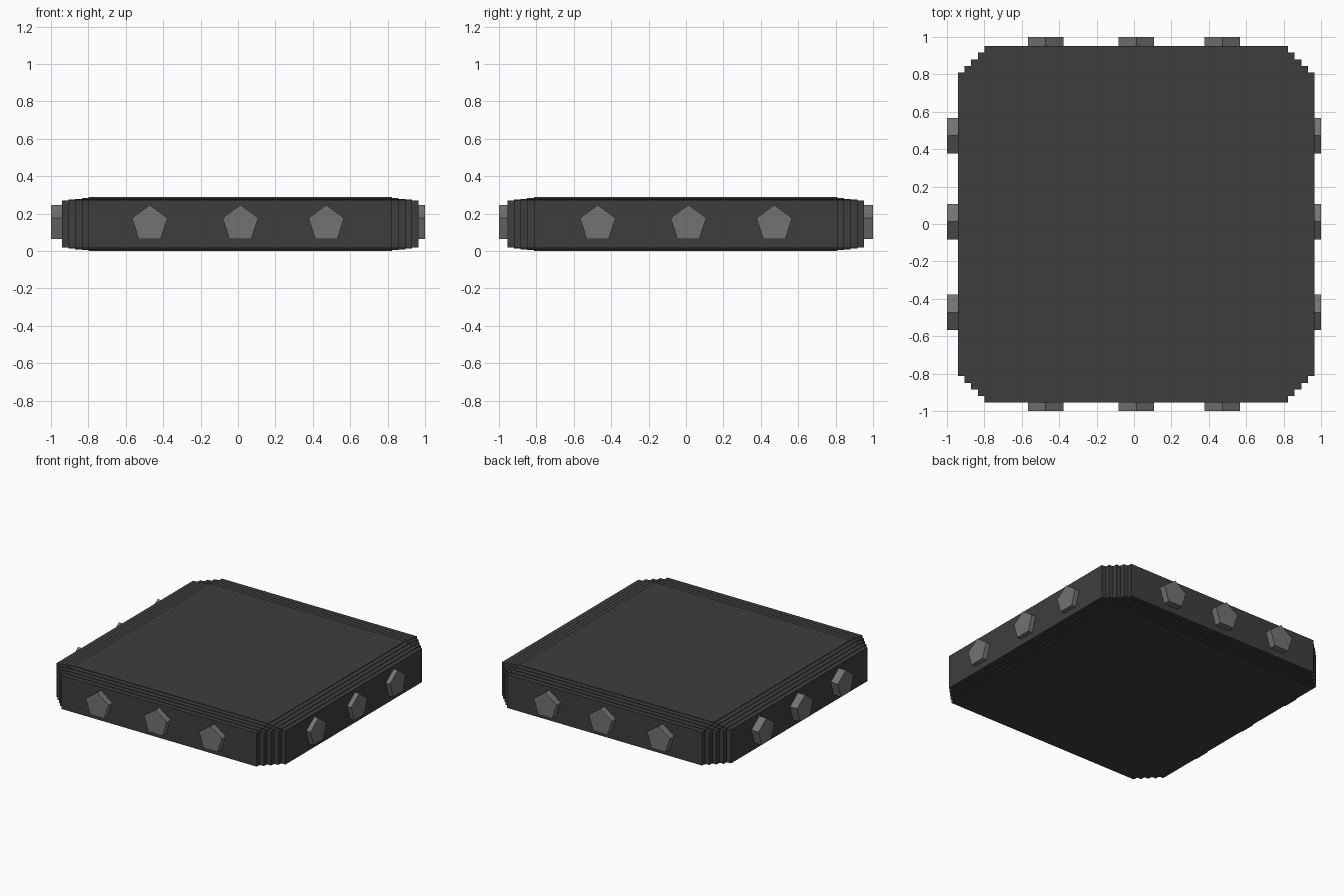
import bpy, bmesh, math
from mathutils import Matrix, Vector

if "Cube" in bpy.data.objects:
    bpy.data.objects.remove(bpy.data.objects["Cube"])

CX, CY, CZ = 0.012, -0.002, 0.144      # body centre
INNER, STEP, LEVELS = 0.812, 0.0353, 4  # stepped rim
Z_HALF, Z_STEP = 0.144, 0.0045
STUD_R, STUD_Z = 0.1, 0.146


def material(name, value):
    m = bpy.data.materials.new(name)
    m.diffuse_color = (value, value, value, 1)
    m.use_nodes = True
    m.node_tree.nodes["Principled BSDF"].inputs["Base Color"].default_value = m.diffuse_color
    return m


def add_prism(bm, outline, half, matrix):
    """Extrude a 2D outline from -half to +half along local z."""
    low = [bm.verts.new(matrix @ Vector((x, y, -half))) for x, y in outline]
    high = [bm.verts.new(matrix @ Vector((x, y, half))) for x, y in outline]
    bm.faces.new(low[::-1])
    bm.faces.new(high)
    n = len(outline)
    for i in range(n):
        j = (i + 1) % n
        bm.faces.new((low[i], low[j], high[j], high[i]))


def finish(bm, name, mat):
    bmesh.ops.recalc_face_normals(bm, faces=bm.faces)
    mesh = bpy.data.meshes.new(name)
    bm.to_mesh(mesh)
    bm.free()
    mesh.materials.append(mat)
    obj = bpy.data.objects.new(name, mesh)
    bpy.context.collection.objects.link(obj)
    return obj


def stepped_square(n):
    """Square outline whose corners are cut into n stair steps."""
    corner = []
    for a in range(n, -1, -1):
        x, y = INNER + a * STEP, INNER + (n - a) * STEP
        corner.append((x, y))
        if a:
            corner.append((x - STEP, y))
    points = []
    for _ in range(4):
        points += corner
        corner = [(-y, x) for x, y in corner]
    return points


dark = material("dark_grey", 0.048)
light = material("mid_grey", 0.17)

# Slab: nested stepped layers, each taller one having a smaller outline
bm = bmesh.new()
for c in range(LEVELS + 1):
    add_prism(bm, stepped_square(LEVELS - c), Z_HALF - (LEVELS - c) * Z_STEP,
              Matrix.Translation((CX, CY, CZ)))
finish(bm, "slab", dark)

# Pentagonal studs: three on each of the four sides, point upwards
pentagon = [(STUD_R * math.cos(math.radians(90 + 72 * i)),
             STUD_R * math.sin(math.radians(90 + 72 * i))) for i in range(5)]
upright = Matrix.Rotation(math.radians(90), 4, 'X')
for side, facing in (("front", 0), ("right", 90), ("back", 180), ("left", 270)):
    spin = Matrix.Rotation(math.radians(facing), 4, 'Z')
    out = spin @ Vector((0, -0.96, 0))
    along = Vector((1, 0, 0)) if facing % 180 == 0 else Vector((0, 1, 0))
    for k, offset in enumerate((-0.472, 0.013, 0.472), 1):
        place = Matrix.Translation(out + along * offset + Vector((0, 0, STUD_Z)))
        bm = bmesh.new()
        add_prism(bm, pentagon, 0.04, place @ spin @ upright)
        finish(bm, f"{side}_stud_{k}", light)
